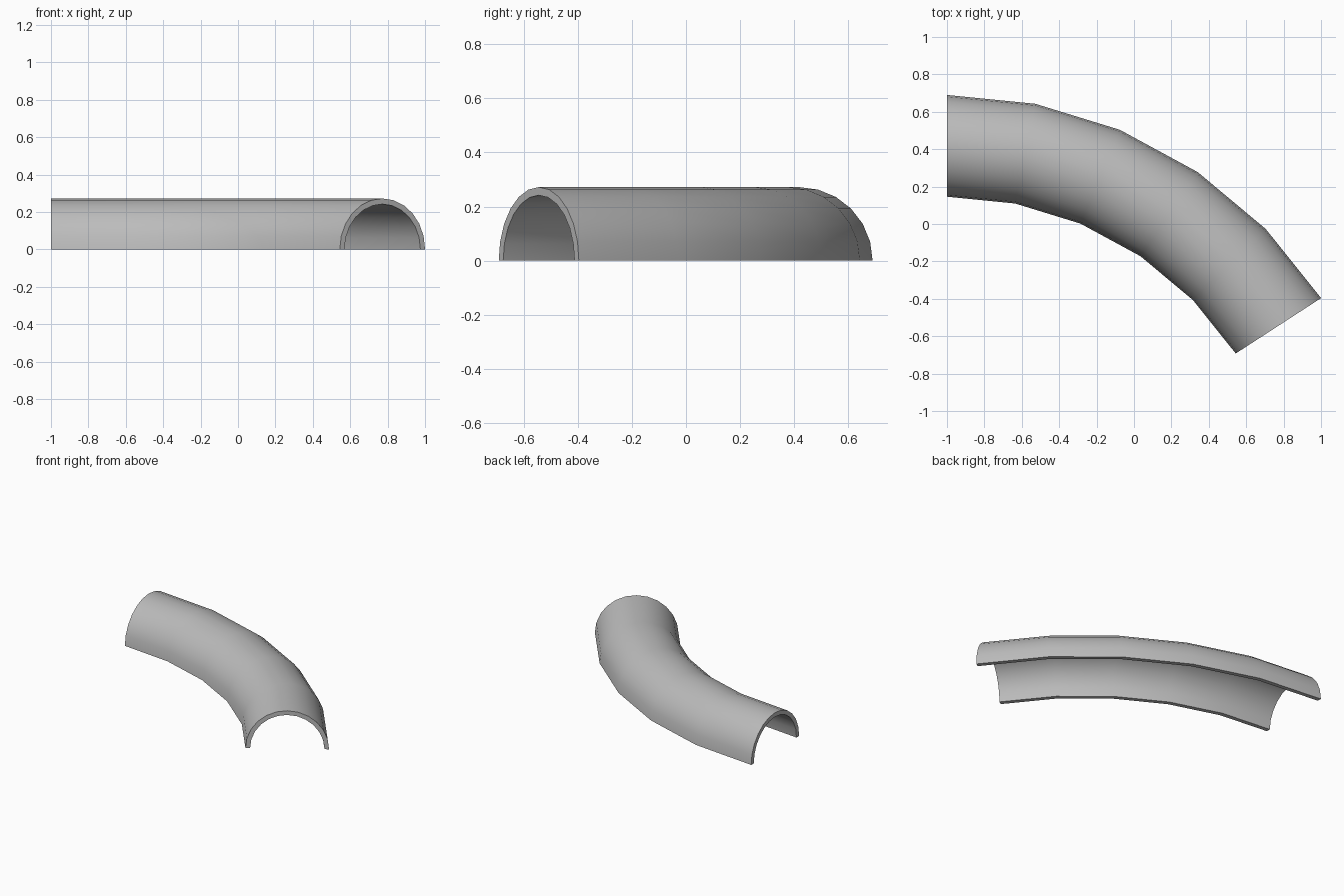
import bpy, bmesh
from math import cos, sin, pi, radians

cube = bpy.data.objects.get("Cube")
if cube:
    bpy.data.objects.remove(cube, do_unlink=True)

# Bend and cross-section dimensions
CENTRE_X, CENTRE_Y = -1.0, -1.695
BEND_RADIUS, SWEEP, BENDS = 2.113, radians(57), 5
OUTER, INNER, SIDES = 0.272, 0.242, 12

mat = bpy.data.materials.new("plain_grey")
mat.use_nodes = True
colour = (0.5, 0.5, 0.5, 1)
mat.diffuse_color = colour
mat.node_tree.nodes["Principled BSDF"].inputs["Base Color"].default_value = colour

# Half-ring profile: outer arch one way, inner arch back
steps = [pi * i / SIDES for i in range(SIDES + 1)]
profile = [(OUTER * cos(a), OUTER * sin(a)) for a in steps]
profile += [(INNER * cos(a), INNER * sin(a)) for a in reversed(steps)]
count = len(profile)

# Sweep the profile round the bend
bm = bmesh.new()
rings = []
for i in range(BENDS + 1):
    t = SWEEP * i / BENDS
    rings.append([bm.verts.new((CENTRE_X + (BEND_RADIUS + r) * sin(t),
                                CENTRE_Y + (BEND_RADIUS + r) * cos(t), z))
                  for r, z in profile])
for a, b in zip(rings, rings[1:]):
    for j in range(count):
        k = (j + 1) % count
        bm.faces.new((a[j], a[k], b[k], b[j]))

# Close the wall thickness at both ends
for ring in (rings[0], rings[-1]):
    for j in range(SIDES):
        bm.faces.new((ring[j], ring[j + 1], ring[count - 2 - j], ring[count - 1 - j]))
bmesh.ops.recalc_face_normals(bm, faces=bm.faces)

mesh = bpy.data.meshes.new("curved_half_pipe")
bm.to_mesh(mesh)
bm.free()
mesh.materials.append(mat)
pipe = bpy.data.objects.new("curved_half_pipe", mesh)
bpy.context.collection.objects.link(pipe)

# Smooth the arch, keep the rims crisp
bpy.ops.object.select_all(action='DESELECT')
pipe.select_set(True)
bpy.context.view_layer.objects.active = pipe
bpy.ops.object.shade_smooth_by_angle(angle=radians(30))
